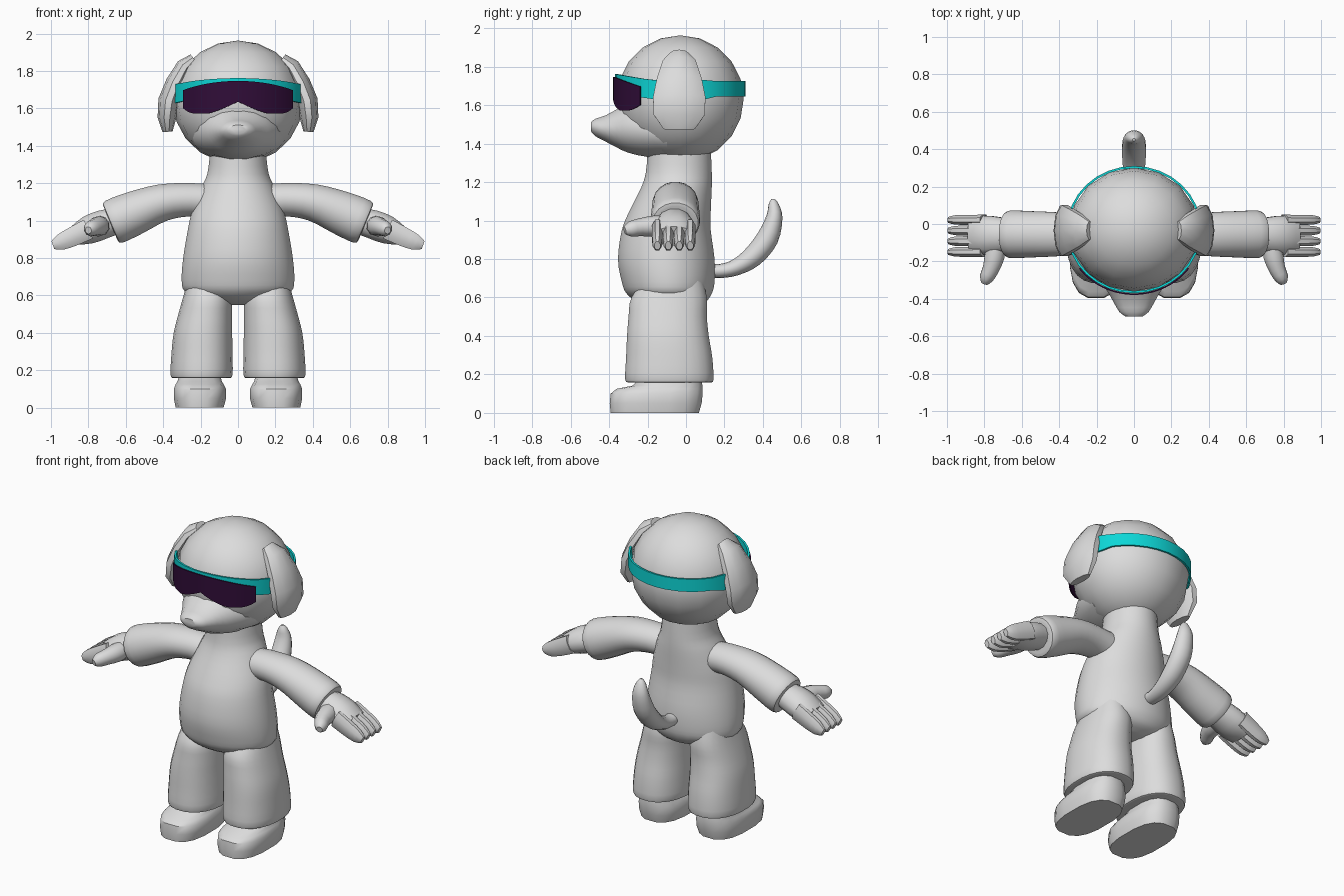
import bpy
import bmesh
import math
from mathutils import Vector

X, Y, Z = Vector((1, 0, 0)), Vector((0, 1, 0)), Vector((0, 0, 1))
HEAD = Vector((0, -0.03, 1.633))

cube = bpy.data.objects.get("Cube")
if cube:
    bpy.data.objects.remove(cube)


def material(name, r, g, b):
    mat = bpy.data.materials.new(name)
    mat.use_nodes = True
    mat.diffuse_color = (r, g, b, 1)
    mat.node_tree.nodes["Principled BSDF"].inputs["Base Color"].default_value = (r, g, b, 1)
    return mat


grey = material("light grey", 0.72, 0.72, 0.72)
teal = material("teal", 0.004, 0.68, 0.68)
purple = material("dark purple", 0.03, 0.004, 0.04)


def finish(name, bm, mat):
    bmesh.ops.recalc_face_normals(bm, faces=bm.faces)
    mesh = bpy.data.meshes.new(name)
    bm.to_mesh(mesh)
    bm.free()
    mesh.materials.append(mat)
    obj = bpy.data.objects.new(name, mesh)
    bpy.context.collection.objects.link(obj)
    parts.append(obj)
    return obj


def smooth_rings(rings, steps):
    """Catmull-Rom interpolation between neighbouring rings."""
    out = []
    last = len(rings) - 1
    for i in range(last):
        a, b, c, d = (rings[max(0, min(last, i + k))] for k in (-1, 0, 1, 2))
        for s in range(steps):
            t = s / steps
            out.append([q + ((r - p) * t + (p * 2 - q * 5 + r * 4 - w) * t ** 2
                             + (q * 3 - p - r * 3 + w) * t ** 3) / 2
                        for p, q, r, w in zip(a, b, c, d)])
    return out + [rings[-1]]


def skin(name, rings, mat, steps=1, closed=False):
    """Join rings of points into a surface, capped unless closed."""
    if steps > 1:
        rings = smooth_rings(rings, steps)
    bm = bmesh.new()
    loops = [[bm.verts.new(p) for p in ring] for ring in rings]
    n = len(loops[0])
    pairs = list(zip(loops, loops[1:]))
    if closed:
        pairs.append((loops[-1], loops[0]))
    else:
        bm.faces.new(loops[0])
        bm.faces.new(loops[-1])
    for a, b in pairs:
        for k in range(n):
            bm.faces.new((a[k], a[(k + 1) % n], b[(k + 1) % n], b[k]))
    return finish(name, bm, mat)


def oval(centre, u, v, sides, power=1):
    def bend(t):
        return math.copysign(abs(t) ** power, t)
    angles = [math.tau * (k + 0.5) / sides for k in range(sides)]
    return [centre + u * bend(math.cos(a)) + v * bend(math.sin(a)) for a in angles]


def upright(sections, sides=24, power=1, side=1):
    """Level rings from (z, x min, x max, y min, y max)."""
    return [oval(Vector((side * (a + b) / 2, (c + d) / 2, z)),
                 X * (b - a) / 2, Y * (d - c) / 2, sides, power)
            for z, a, b, c, d in sections]


def tube(path, radii, across, sides=16):
    """Rings square to a path, with (across, other) radii."""
    pts = [Vector(p) for p in path]
    rings = []
    for i, (p, (ru, rv)) in enumerate(zip(pts, radii)):
        t = (pts[min(i + 1, len(pts) - 1)] - pts[max(i - 1, 0)]).normalized()
        u = (across - t * across.dot(t)).normalized()
        rings.append(oval(p, u * ru, t.cross(u) * rv, sides))
    return rings


def band(angles, rx, ry, thick, low, high):
    """Rings of a flat strip that wraps around the head."""
    rings = []
    for a in angles:
        d = Vector((math.sin(a), -math.cos(a), 0))
        outer = Vector((HEAD.x + rx * d.x, HEAD.y + ry * d.y, 0))
        inner = outer - d * thick
        rings.append([inner + Z * low(a), outer + Z * low(a),
                      outer + Z * high(a), inner + Z * high(a)])
    return rings


parts = []

# Torso with neck: height, half width, front, back
torso = [(1.37, .15, -.2, .13), (1.25, .165, -.21, .135), (1.17, .2, -.235, .135),
         (1.05, .247, -.295, .13), (.95, .27, -.335, .13), (.8, .295, -.355, .15),
         (.68, .303, -.335, .15), (.62, .285, -.31, .135), (.575, .2, -.25, .1),
         (.55, .09, -.17, .03)]
skin("torso", upright([(z, -w, w, f, b) for z, w, f, b in torso], 28), grey, 3)

# Head and muzzle
bm = bmesh.new()
bmesh.ops.create_uvsphere(bm, u_segments=16, v_segments=10, radius=0.33)
bmesh.ops.scale(bm, vec=(1.05, 1, 1), verts=bm.verts)
bmesh.ops.translate(bm, vec=HEAD, verts=bm.verts)
finish("head", bm, grey)

muzzle = [(-.1, .26, 1.325, 1.6), (-.2, .235, 1.328, 1.62), (-.3, .185, 1.35, 1.61),
          (-.36, .145, 1.378, 1.58), (-.42, .11, 1.41, 1.547), (-.47, .08, 1.437, 1.53),
          (-.495, .045, 1.465, 1.512)]
skin("muzzle", [oval(Vector((0, y, (a + b) / 2)), X * w, Z * (b - a) / 2, 16)
                for y, w, a, b in muzzle], grey, 2)

# Tail
skin("tail", tube([(0, .08, .745), (0, .17, .737), (0, .26, .757), (0, .35, .815),
                   (0, .425, .91), (0, .46, 1.02), (0, .455, 1.085), (0, .45, 1.112)],
                  [(.04, .035), (.045, .036), (.055, .043), (.064, .055),
                   (.064, .057), (.052, .042), (.03, .026), (.008, .008)], X, 14), grey, 3)

for side, label in ((1, "left"), (-1, "right")):
    def flip(points):
        return [(side * x, y, z) for x, y, z in points]

    # Floppy ear
    ear = [(.235, 1.865), (.285, 1.825), (.335, 1.735), (.37, 1.64), (.38, 1.55), (.377, 1.475)]
    skin(label + "_ear", tube(flip([(x, -.035, z) for x, z in ear]),
                              [(.05, .03), (.09, .045), (.122, .052), (.143, .057),
                               (.14, .05), (.085, .027)], Y, 10), grey)

    # Trouser leg with a turned-in hem
    leg = [(.72, .08, .26, -.2, .08), (.6, .035, .292, -.285, .11), (.5, .03, .32, -.3, .11),
           (.4, .03, .345, -.308, .12), (.29, .028, .357, -.313, .138),
           (.175, .028, .362, -.318, .145), (.158, .045, .345, -.3, .13)]
    skin(label + "_leg", upright(leg, 24, .88, side), grey, 3)

    # Shoe
    shoe = [(0, .075, .335, -.395, .07), (.05, .062, .345, -.4, .085), (.1, .062, .345, -.395, .09),
            (.125, .075, .335, -.365, .09), (.142, .085, .325, -.28, .088), (.2, .1, .31, -.22, .08)]
    skin(label + "_shoe", upright(shoe, 16, .75, side), grey)

    # Sleeve
    sleeve = [(.1, 1.1), (.25, 1.112), (.4, 1.097), (.55, 1.042), (.665, .993), (.682, .986)]
    skin(label + "_sleeve", tube(flip([(x, -.055, z) for x, z in sleeve]),
                                 [(.095, .09), (.105, .09), (.118, .1), (.125, .118),
                                  (.127, .122), (.1, .095)], Y, 20), grey, 3)

    # Palm
    palm = [(.63, 1.005), (.72, .98), (.8, .95), (.87, .92)]
    skin(label + "_palm", tube(flip([(x, -.06, z) for x, z in palm]),
                               [(.08, .07), (.1, .08), (.108, .078), (.1, .055)], Y, 12), grey, 2)

    # Four fingers
    for k in range(4):
        finger = [(.8, .955), (.88, .916), (.95, .884), (.99, .869)]
        skin("%s_finger_%d" % (label, k + 1),
             tube(flip([(x, .022 - .057 * k, z) for x, z in finger]),
                  [(.03, .06), (.029, .056), (.027, .046), (.017, .024)], Y, 8), grey, 2)

    # Thumb
    skin(label + "_thumb", tube(flip([(.73, -.08, .975), (.745, -.17, .97), (.765, -.24, .965),
                                      (.79, -.29, .955), (.8, -.318, .948)]),
                                [(.05, .05), (.056, .055), (.046, .046), (.038, .04), (.018, .02)],
                                X, 10), grey, 2)


# Visor strap: deeper at the front, with an arched top edge
def arch(a):
    return max(0, math.cos(a * 1.4)) if abs(a) < 1.1 else 0


strap_angles = [math.tau * k / 32 - math.pi for k in range(32)]
skin("visor_strap", band(strap_angles, .36, .34, .012,
                         lambda a: (1.63 if abs(a) < 2 else 1.645) + .04 * arch(a),
                         lambda a: (1.73 if abs(a) < 2 else 1.725) + .032 * arch(a)),
     teal, closed=True)


# Visor lens: two rounded lobes with a notch over the muzzle
def lens_low(a):
    t = abs(a) / .93
    notch = .064 * max(0, 1 - t / .5) ** 1.3
    return 1.572 + notch + .03 * max(0, (t - .7) / .3) ** 2


lens_angles = [.93 * k / 14 for k in range(-14, 15)]
skin("visor_lens", band(lens_angles, .368, .349, .008, lens_low,
                        lambda a: 1.695 + .052 * math.cos(a * 1.65)), purple)

# Smooth shading with crisp edges
for obj in parts:
    obj.select_set(True)
bpy.context.view_layer.objects.active = parts[0]
bpy.ops.object.shade_smooth_by_angle(angle=math.radians(40))
